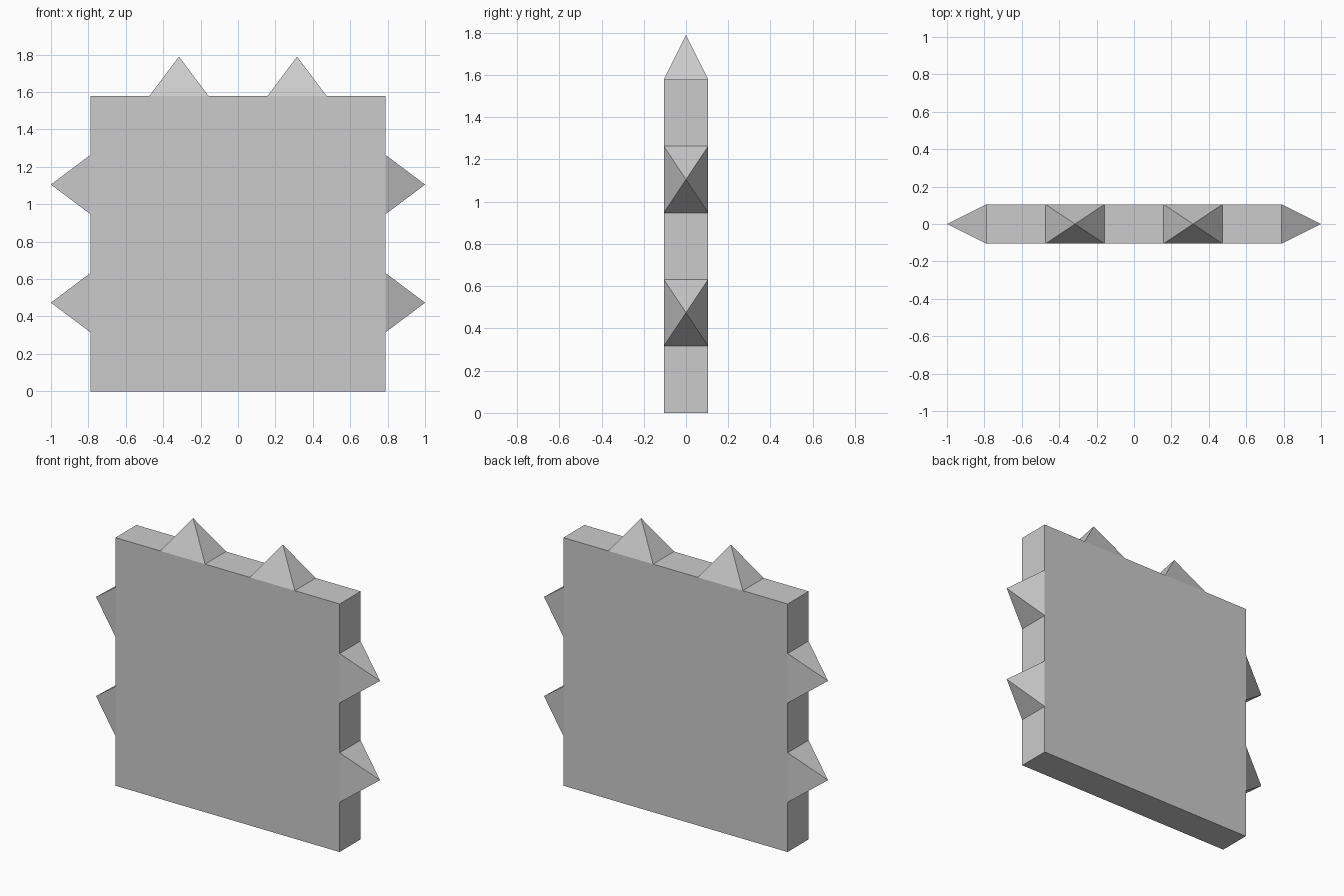
import bpy, bmesh
from math import pi
from mathutils import Matrix, Vector

if "Cube" in bpy.data.objects:
    bpy.data.objects.remove(bpy.data.objects["Cube"])

SIZE = 30 / 19          # panel width and height
DEPTH = 4 / 19          # panel thickness, also spike height
STEP = SIZE / 5         # edge is divided in fifths: gap, spike, gap, spike, gap


def add_object(name, bm):
    mesh = bpy.data.meshes.new(name)
    bm.to_mesh(mesh)
    bm.free()
    obj = bpy.data.objects.new(name, mesh)
    bpy.context.collection.objects.link(obj)
    return obj


def add_spike(name, location, turn):
    """Four-sided pyramid, base open where it sits on the panel edge."""
    bm = bmesh.new()
    base = [bm.verts.new((x * STEP / 2, y * DEPTH / 2, 0))
            for x, y in ((-1, -1), (1, -1), (1, 1), (-1, 1))]
    tip = bm.verts.new((0, 0, DEPTH))
    for i in range(4):
        bm.faces.new((base[i], base[(i + 1) % 4], tip))
    bm.transform(Matrix.Translation(Vector(location)) @ Matrix.Rotation(turn, 4, 'Y'))
    add_object(name, bm)


# Square panel
bm = bmesh.new()
bmesh.ops.create_cube(bm, size=1)
bm.transform(Matrix.Translation((0, 0, SIZE / 2)) @ Matrix.Diagonal((SIZE, DEPTH, SIZE, 1)))
add_object("panel", bm)

# Spikes in mirrored pairs: top edge, then lower and upper sides
for side, label in ((-1, "left"), (1, "right")):
    add_spike(f"top_spike_{label}", (side * STEP, 0, SIZE), 0)
    for level, z in (("lower", 1.5 * STEP), ("upper", 3.5 * STEP)):
        add_spike(f"{level}_spike_{label}", (side * SIZE / 2, 0, z), side * pi / 2)
